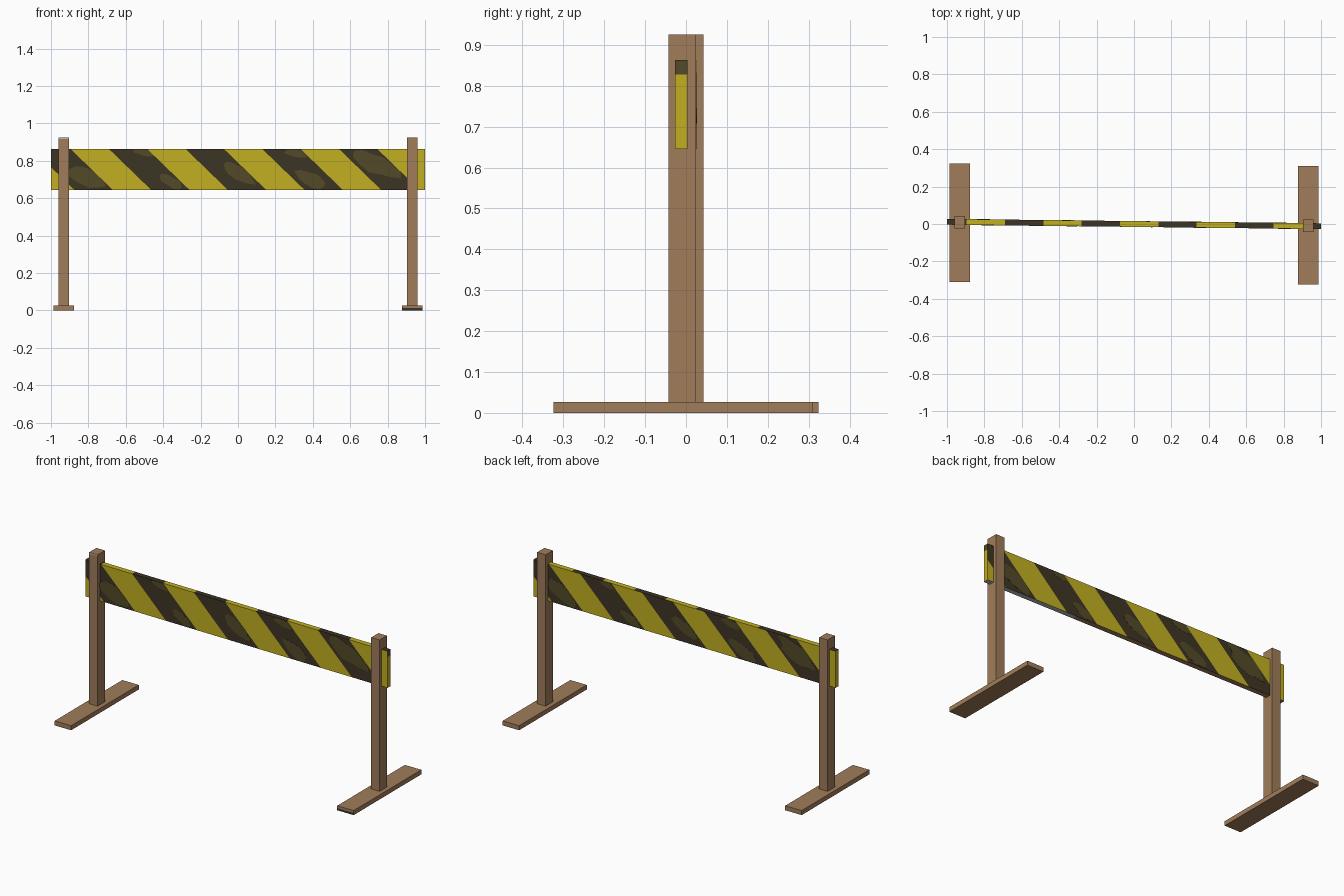
import bpy, bmesh, math, random
from mathutils import Vector, Matrix

if "Cube" in bpy.data.objects:
    bpy.data.objects.remove(bpy.data.objects["Cube"])

random.seed(4)
TOP, BOT, HALF, THICK = 0.863, 0.645, 1.0, 0.031
H = TOP - BOT
SLANT = 0.225 / H          # sideways run of a stripe per unit of height
PERIOD, WIDTH, START = 0.41, 0.205, -0.69
TILT = Matrix.Rotation(-0.0118, 4, 'Z')


def material(name, rgb):
    m = bpy.data.materials.new(name)
    m.diffuse_color = (*rgb, 1)
    m.use_nodes = True
    m.node_tree.nodes["Principled BSDF"].inputs["Base Color"].default_value = m.diffuse_color
    return m


wood = material("brown_wood", (0.355, 0.205, 0.104))
yellow = material("warning_yellow", (0.54, 0.43, 0.016))
dark = material("stripe_dark", (0.046, 0.035, 0.018))
olive = material("worn_olive", (0.085, 0.068, 0.02))
grey = material("bare_grey", (0.5, 0.5, 0.48))


def finish(name, bm, mats):
    bmesh.ops.recalc_face_normals(bm, faces=bm.faces)
    me = bpy.data.meshes.new(name)
    bm.to_mesh(me)
    bm.free()
    for m in mats:
        me.materials.append(m)
    ob = bpy.data.objects.new(name, me)
    bpy.context.collection.objects.link(ob)
    return ob


def box(bm, lo, hi):
    lo, hi = Vector(lo), Vector(hi)
    mat = Matrix.Translation((lo + hi) / 2) @ Matrix.Diagonal((*(hi - lo), 1))
    bmesh.ops.create_cube(bm, size=1, matrix=mat)
    bm.normal_update()


def cut(bm, normal, co, no):
    """Cut only the faces that look along normal."""
    faces = [f for f in bm.faces if f.normal.dot(normal) > 0.9]
    geom = set(faces)
    for f in faces:
        geom.update(f.edges)
        geom.update(f.verts)
    bmesh.ops.bisect_plane(bm, geom=list(geom), plane_co=co, plane_no=no, dist=1e-5)
    bm.normal_update()


FRONT, BACK = Vector((0, -1, 0)), Vector((0, 1, 0))
UP, DOWN, RIGHT = Vector((0, 0, 1)), Vector((0, 0, -1)), Vector((1, 0, 0))

# Feet and posts, with a pale edge on the left post and a dark edge on the right foot
for side, sx in (("left", -1), ("right", 1)):
    y = -sx * 0.0065
    bm = bmesh.new()
    box(bm, (sx * 0.932 - 0.054, y - 0.317, 0), (sx * 0.932 + 0.054, y + 0.317, 0.027))
    if sx > 0:
        cut(bm, FRONT, (0, 0, 0.012), UP)
        for f in bm.faces:
            f.material_index = int(f.normal.y < -0.9 and f.calc_center_median().z < 0.012)
    finish(side + "_foot", bm, [wood, dark])
    y = -sx * 0.009
    bm = bmesh.new()
    box(bm, (sx * 0.932 - 0.028, y - 0.034, 0.027), (sx * 0.932 + 0.028, y + 0.034, 0.925))
    if sx < 0:
        cut(bm, FRONT, (0, 0, 0.917), UP)
        for f in bm.faces:
            f.material_index = int(f.normal.y < -0.9 and f.calc_center_median().z > 0.917)
    finish(side + "_post", bm, [wood, grey])

# Striped board: every painted side is cut along its own stripe edges
bm = bmesh.new()
box(bm, (-HALF, -THICK / 2, BOT), (HALF, THICK / 2, TOP))
for n in range(-3, 6):
    for edge in (0, 1):
        s = START + n * PERIOD + edge * WIDTH
        # the back is the front turned half way round
        for normal, sy in ((FRONT, -1), (BACK, 1)):
            cut(bm, normal, (-sy * s, 0, TOP), Vector((-sy, 0, SLANT)).normalized())
        cut(bm, UP, (s, 0, 0), RIGHT)
cut(bm, FRONT, (0.955, 0, 0), RIGHT)
cut(bm, BACK, (-0.955, 0, 0), RIGHT)
cut(bm, DOWN, (0.4, 0, 0), RIGHT)
cut(bm, RIGHT, (0, 0, 0.828), UP)

YELLOW, DARK, OLIVE, WOOD, GREY = range(5)
for f in bm.faces:
    c, n = f.calc_center_median(), f.normal
    if abs(n.y) > 0.9:
        u = c.x if n.y < 0 else -c.x
        s = u - SLANT * (TOP - c.z)
        f.material_index = DARK if (s - START) % PERIOD < WIDTH and u < 0.955 else YELLOW
    elif n.z > 0.9:
        f.material_index = DARK if (c.x - START) % PERIOD < WIDTH else YELLOW
    elif n.z < -0.9:
        f.material_index = GREY if c.x > 0.4 else WOOD
    else:
        f.material_index = OLIVE if n.x > 0 and c.z > 0.828 else YELLOW
board = finish("striped_board", bm, [yellow, dark, olive, wood, grey])
board.matrix_world = TILT

# Worn patches: thin irregular plates inside the dark stripes
# stripe number, offset across stripe, height, half width, half height
PATCHES = [(-1, 0.14, 0.715, 0.085, 0.065), (0, 0.17, 0.845, 0.05, 0.022),
           (0, 0.15, 0.69, 0.05, 0.04), (1, 0.15, 0.73, 0.06, 0.06),
           (2, 0.16, 0.84, 0.06, 0.025), (2, 0.09, 0.70, 0.07, 0.05),
           (3, 0.12, 0.78, 0.09, 0.075)]
for side, sy in (("front", -1), ("back", 1)):
    bm = bmesh.new()
    for k, ds, z0, rs, rz in PATCHES:
        ring = []
        for i in range(12):
            a = 2 * math.pi * i / 12
            r = random.uniform(0.8, 1.15)
            z = min(max(z0 + rz * r * math.sin(a), BOT + 0.001), TOP - 0.001)
            offset = min(max(ds + rs * r * math.cos(a), 0.002), WIDTH - 0.002)
            u = START + k * PERIOD + offset + SLANT * (TOP - z)
            u = min(max(u, -0.99), 0.94)
            ring.append(bm.verts.new((-sy * u, sy * (THICK / 2 - 0.001), z)))
        face = bm.faces.new(ring)
        ext = bmesh.ops.extrude_face_region(bm, geom=[face])
        moved = [v for v in ext["geom"] if isinstance(v, bmesh.types.BMVert)]
        bmesh.ops.translate(bm, verts=moved, vec=(0, sy * 0.0018, 0))
    finish(side + "_worn_patches", bm, [olive]).matrix_world = TILT
